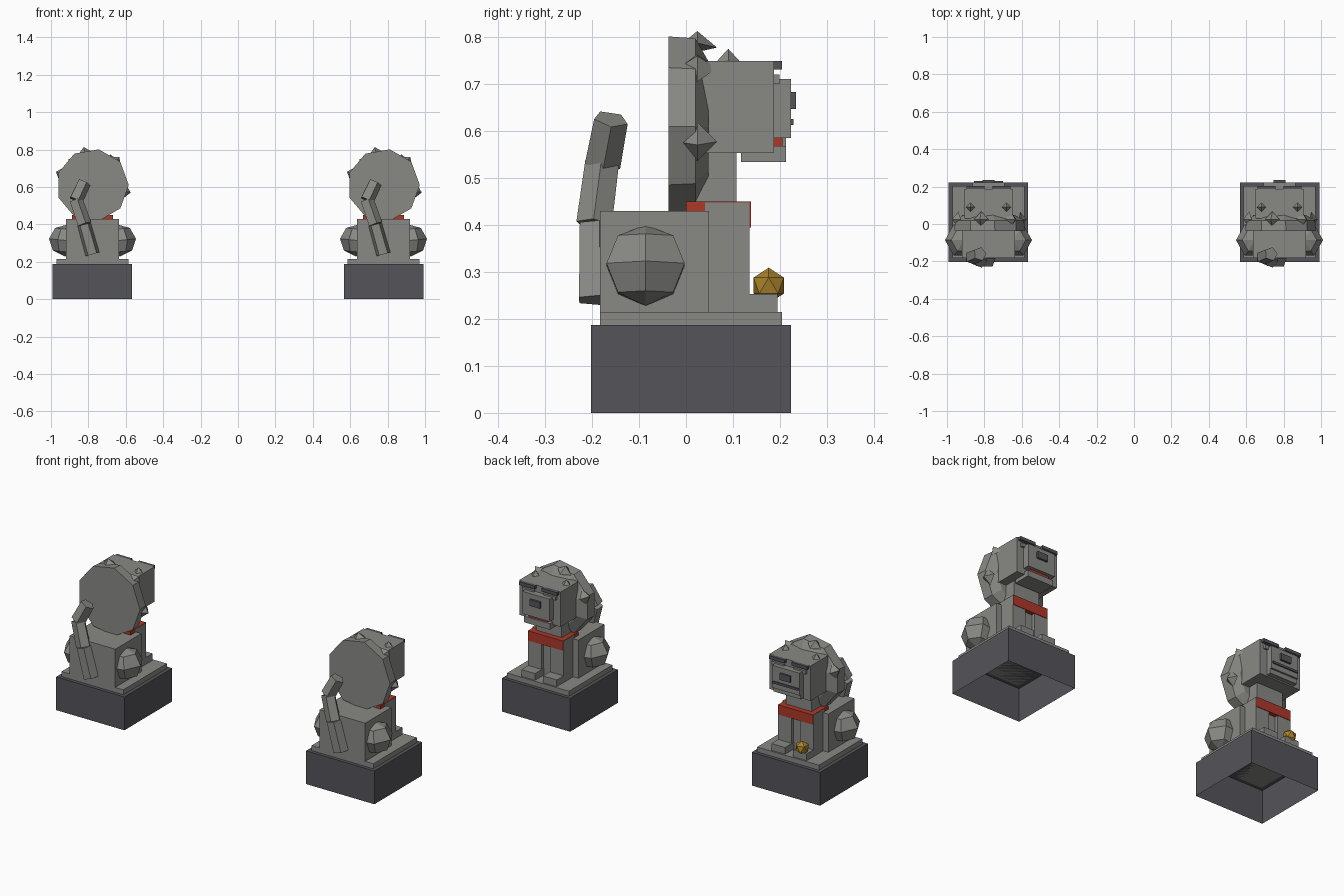
import bpy, bmesh, math
from mathutils import Vector, Matrix

if "Cube" in bpy.data.objects:
    bpy.data.objects.remove(bpy.data.objects["Cube"])


def material(name, rgb):
    m = bpy.data.materials.new(name)
    m.use_nodes = True
    m.diffuse_color = (*rgb, 1)
    m.node_tree.nodes["Principled BSDF"].inputs["Base Color"].default_value = (*rgb, 1)
    return m


STONE = material("grey_stone", (0.25, 0.25, 0.235))
DARK = material("dark_stone", (0.09, 0.088, 0.1))
RED = material("red", (0.42, 0.04, 0.022))
GOLD = material("gold", (0.4, 0.22, 0.025))


def finish(name, bm, mat, cx):
    bmesh.ops.recalc_face_normals(bm, faces=bm.faces)
    mesh = bpy.data.meshes.new(name)
    bm.to_mesh(mesh)
    bm.free()
    mesh.materials.append(mat)
    ob = bpy.data.objects.new(name, mesh)
    ob.location.x = cx
    bpy.context.collection.objects.link(ob)
    return ob


def box(name, mat, cx, x, y, z, open_bottom=False):
    """Box from (min, max) ranges; open_bottom leaves out the floor."""
    bm = bmesh.new()
    bmesh.ops.create_cube(bm, size=1)
    for v in bm.verts:
        v.co = [r[0] if c < 0 else r[1] for c, r in zip(v.co, (x, y, z))]
    if open_bottom:
        floor = min(bm.faces, key=lambda f: f.calc_center_median().z)
        bmesh.ops.delete(bm, geom=[floor], context="FACES_ONLY")
    return finish(name, bm, mat, cx)


def pair(name, mat, cx, x, y, z):
    """The same box on both sides."""
    box("left_" + name, mat, cx, x, y, z)
    box("right_" + name, mat, cx, (-x[1], -x[0]), y, z)


def prism(name, mat, cx, a, b, r1, r2, sides, spin=0.0):
    """Cylinder or cone between two points."""
    a, b = Vector(a), Vector(b)
    bm = bmesh.new()
    bmesh.ops.create_cone(bm, cap_ends=True, segments=sides, radius1=r1, radius2=r2,
                          depth=(b - a).length)
    turn = (b - a).to_track_quat("Z", "Y").to_matrix().to_4x4()
    bm.transform(Matrix.Translation((a + b) / 2) @ turn @ Matrix.Rotation(spin, 4, "Z"))
    return finish(name, bm, mat, cx)


def mane(cx):
    """Nine-sided disc with a bevelled front rim."""
    bm = bmesh.new()
    rings = []
    for y, r in ((-0.037, 0.194), (0.02, 0.19), (0.048, 0.14)):
        rings.append([bm.verts.new((r * math.cos(k * math.tau / 9), y,
                                    0.61 + r * math.sin(k * math.tau / 9)))
                      for k in range(9)])
    for lo, hi in zip(rings, rings[1:]):
        for k in range(9):
            n = (k + 1) % 9
            bm.faces.new((lo[k], lo[n], hi[n], hi[k]))
    bm.faces.new(rings[0])
    bm.faces.new(rings[-1])
    finish("mane", bm, STONE, cx)


def haunch(name, cx, side):
    bm = bmesh.new()
    bmesh.ops.create_uvsphere(bm, u_segments=6, v_segments=4, radius=1)
    bm.transform(Matrix.Translation((side * 0.14, -0.086, 0.314))
                 @ Matrix.Rotation(side * -0.1, 4, "Y")
                 @ Matrix.Diagonal((0.093, 0.096, 0.086, 1))
                 @ Matrix.Rotation(math.pi / 2, 4, "Z"))
    finish(name, bm, STONE, cx)


def lion(cx, open_mouth):
    # pedestal and plinth
    box("pedestal", DARK, cx, (-0.2125, 0.2125), (-0.202, 0.223), (0, 0.187), True)
    box("plinth", STONE, cx, (-0.192, 0.192), (-0.183, 0.204), (0.187, 0.215))

    # body, legs and paws
    box("body", STONE, cx, (-0.142, 0.142), (-0.183, 0.049), (0.215, 0.43))
    box("chest", STONE, cx, (-0.1, 0.1), (0.04, 0.115), (0.215, 0.44))
    pair("front_leg", STONE, cx, (0.028, 0.11), (0.04, 0.135), (0.215, 0.448))
    pair("paw", STONE, cx, (0.025, 0.11), (0.098, 0.195), (0.215, 0.253))
    haunch("left_haunch", cx, 1)
    haunch("right_haunch", cx, -1)
    box("collar", RED, cx, (-0.109, 0.109), (0.0, 0.138), (0.395, 0.45))
    box("neck", STONE, cx, (-0.08, 0.08), (0.0, 0.108), (0.43, 0.56))

    # mane with pointed curls
    mane(cx)
    for k, deg in enumerate((-11, 46, 103, 160)):
        d = Vector((math.cos(math.radians(deg)), 0, math.sin(math.radians(deg))))
        c = Vector((0, 0.024, 0.61))
        prism(f"mane_curl_{k}", STONE, cx, c + d * 0.172, c + d * 0.208, 0.042, 0, 4)
    for name, x in (("left", 0.096), ("right", -0.096)):
        prism(name + "_head_curl", STONE, cx, (x, 0.09, 0.742), (x, 0.09, 0.775),
              0.03, 0, 4)

    # head and face
    box("head", STONE, cx, (-0.128, 0.128), (0.03, 0.187), (0.553, 0.749))
    box("muzzle", STONE, cx, (-0.085, 0.085), (0.18, 0.223), (0.585, 0.711))
    box("nose", DARK, cx, (-0.032, 0.032), (0.22, 0.234), (0.647, 0.683))
    pair("brow", DARK, cx, (0.022, 0.118), (0.18, 0.204), (0.731, 0.749))
    pair("eyelid", STONE, cx, (0.03, 0.105), (0.18, 0.199), (0.7, 0.72))
    if open_mouth:
        box("jaw", STONE, cx, (-0.08, 0.08), (0.117, 0.213), (0.534, 0.568))
        box("tongue", RED, cx, (-0.06, 0.06), (0.18, 0.205), (0.567, 0.586))
    else:
        box("chin", STONE, cx, (-0.085, 0.085), (0.18, 0.213), (0.56, 0.59))
        box("mouth_line", DARK, cx, (-0.078, 0.078), (0.22, 0.229), (0.613, 0.625))
        bm = bmesh.new()
        bmesh.ops.create_icosphere(bm, subdivisions=1, radius=0.038)
        bm.transform(Matrix.Translation((-0.068, 0.176, 0.271)))
        finish("ball", bm, GOLD, cx)

    # tail in three bent segments
    path = [(0.0, -0.195, 0.24), (-0.045, -0.195, 0.4), (-0.09, -0.178, 0.53),
            (-0.045, -0.16, 0.625)]
    for k, (a, b) in enumerate(zip(path, path[1:])):
        prism(f"tail_{k}", STONE, cx, a, b, 0.04, 0.038, 5, 0.3)


lion(-0.778, False)
lion(0.778, True)
